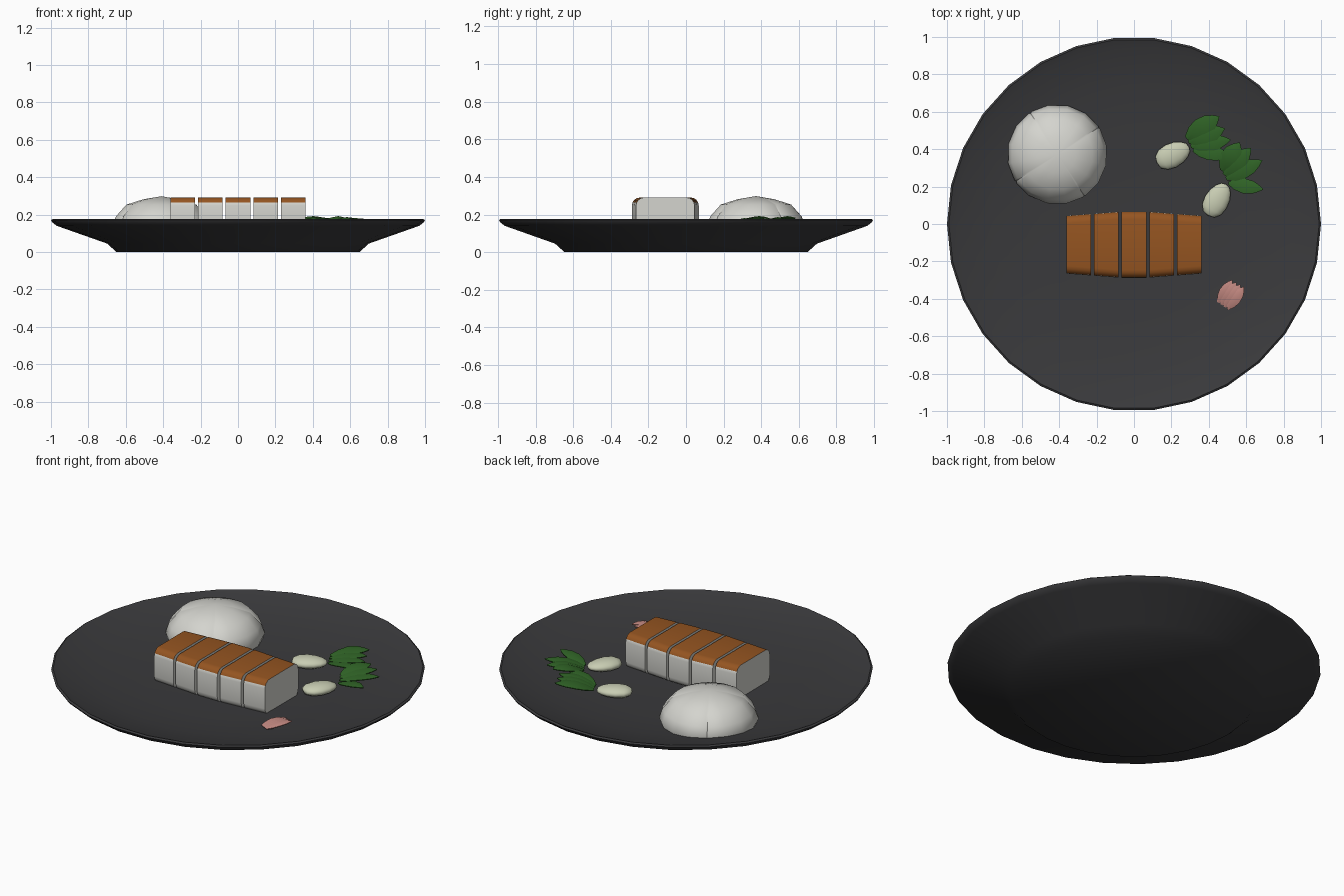
import bpy, bmesh, math
from mathutils import Vector

if "Cube" in bpy.data.objects:
    bpy.data.objects.remove(bpy.data.objects["Cube"])


def mat(name, r, g, b):
    m = bpy.data.materials.new(name)
    m.diffuse_color = (r, g, b, 1)
    m.use_nodes = True
    m.node_tree.nodes["Principled BSDF"].inputs["Base Color"].default_value = m.diffuse_color
    return m


DARK = mat("dark_glaze", .042, .042, .045)
PALE = mat("pale", .66, .66, .62)
BROWN = mat("brown_crust", .30, .09, .015)
GREEN = mat("leaf_green", .03, .13, .02)
CREAM = mat("cream", .58, .61, .45)
PINK = mat("pink", .55, .25, .22)


def finish(bm, name, mats, angle=35, loc=(0, 0, 0)):
    bmesh.ops.recalc_face_normals(bm, faces=bm.faces)
    me = bpy.data.meshes.new(name)
    bm.to_mesh(me)
    bm.free()
    for m in mats:
        me.materials.append(m)
    ob = bpy.data.objects.new(name, me)
    ob.location = loc
    bpy.context.collection.objects.link(ob)
    bpy.ops.object.select_all(action='DESELECT')
    ob.select_set(True)
    bpy.context.view_layer.objects.active = ob
    bpy.ops.object.shade_smooth_by_angle(angle=math.radians(angle))
    return ob


def lathe(profile, angles, scale=lambda i: 1):
    """Closed body of revolution; profile starts and ends on the axis."""
    bm = bmesh.new()
    first = bm.verts.new((0, 0, profile[0][1]))
    last = bm.verts.new((0, 0, profile[-1][1]))
    rings = [[bm.verts.new((r * scale(i) * math.cos(a), r * scale(i) * math.sin(a), z))
              for i, a in enumerate(angles)] for r, z in profile[1:-1]]
    n = len(angles)
    for i in range(n):
        j = (i + 1) % n
        bm.faces.new((first, rings[0][j], rings[0][i]))
        bm.faces.new((last, rings[-1][i], rings[-1][j]))
        for a, b in zip(rings, rings[1:]):
            bm.faces.new((a[i], a[j], b[j], b[i]))
    return bm


# plate: 30-sided shallow dish
plate = [(0, 0), (.65, 0), (.70, .045), (.97, .14), (.995, .16), (1, .17), (.99, .177),
         (.95, .162), (.75, .122), (.5, .1), (0, .09)]
finish(lathe(plate, [math.radians(12 * i) for i in range(30)]), "plate", [DARK], 50)

# dome with two crossing shallow cuts
offsets = [0, 2, 22.5, 45, 67.5, 88]
angs = [math.radians(33 + 90 * q + o) for q in range(4) for o in offsets]
dome = [(0, .09), (.25, .09), (.267, .135), (.247, .19), (.19, .253), (.10, .281), (0, .298)]
finish(lathe(dome, angs, lambda i: .98 if i % 6 == 0 else 1), "dome", [PALE], 40,
       (-.41, .372, 0))


# sliced block with browned top
def slice_part(index):
    cx, half, r = (index - 2) * .148, .066, .042
    z0, z1 = .088, .29
    bm = bmesh.new()
    ends = []
    for x in (cx - half, cx + half):
        hd = (.366 - .055 * abs(x) / .36) / 2
        ring = []
        for sy, cz, start in ((1, z1 - r, 0), (-1, z1 - r, 90), (-1, z0 + r, 180), (1, z0 + r, 270)):
            for k in range(5):
                a = math.radians(start + k * 22.5)
                ring.append(bm.verts.new((x, -.110 + sy * (hd - r) + r * math.cos(a),
                                          cz + r * math.sin(a))))
        ends.append(ring)
    for ring in ends:
        bm.faces.new(ring)
    n = len(ends[0])
    for i in range(n):
        j = (i + 1) % n
        f = bm.faces.new((ends[0][i], ends[0][j], ends[1][j], ends[1][i]))
        if f.calc_center_median().z > .265:
            f.material_index = 1
    finish(bm, "slice_%d" % (index + 1), [PALE, BROWN])


for i in range(5):
    slice_part(i)


# thin folded leaf from base to tip
def leaf(name, base, tip, width, z0, z1, m, arch=.02, thick=.005):
    b, t = Vector(base), Vector(tip)
    d = t - b
    side = Vector((-d.y, d.x)).normalized()
    bm = bmesh.new()
    rows = []
    for u, w in ((0, .2), (.2, .75), (.45, 1), (.7, .85), (.88, .45), (1, .04)):
        row = []
        for s in (-1, 0, 1):
            p = b + d * u + side * (s * w * width / 2)
            z = z0 + (z1 - z0) * u + arch * math.sin(math.pi * u) - abs(s) * w * arch * .5
            row.append(bm.verts.new((p.x, p.y, z)))
        rows.append(row)
    for p, q in zip(rows, rows[1:]):
        for k in (0, 1):
            bm.faces.new((p[k], p[k + 1], q[k + 1], q[k]))
    bmesh.ops.recalc_face_normals(bm, faces=bm.faces)
    bmesh.ops.solidify(bm, geom=bm.faces[:], thickness=thick)
    finish(bm, name, [m], 40)


# two small root vegetables with leaf fans
roots = [((.21, .37), 27, (.285, .425), [(.455, .575), (.485, .51), (.515, .45), (.515, .365)]),
         ((.445, .13), 60, (.475, .25), [(.565, .435), (.625, .405), (.685, .34), (.69, .185)])]
for n, (c, ang, base, tips) in enumerate(roots, 1):
    bulb = [(0, -.098), (.035, -.09), (.058, -.06), (.066, -.015), (.06, .03), (.045, .065),
            (.025, .088), (0, .095)]
    ob = finish(lathe(bulb, [math.tau * i / 12 for i in range(12)]), "root_%d" % n, [CREAM], 60,
                (c[0], c[1], .125))
    ob.rotation_euler = (0, math.pi / 2, math.radians(ang))
    ob.scale = (.5, 1, 1)
    for k, tip in enumerate(tips):
        off = Vector((-.006 + .012 * k, .035 - .022 * k))
        leaf("root_%d_leaf_%d" % (n, k + 1), Vector(base) + off, tip, .11 - .01 * k,
             .150 - .003 * k, .184 - .004 * k, GREEN, .022 - .002 * k)

# fan of pink garnish slices
for k in range(4):
    leaf("garnish_%d" % (k + 1), (.450 + .017 * k, -.42 - .012 * k),
         (.525 + .021 * k, -.300 - .012 * k), .062, .116 + .003 * k, .136 + .004 * k, PINK, .014)
